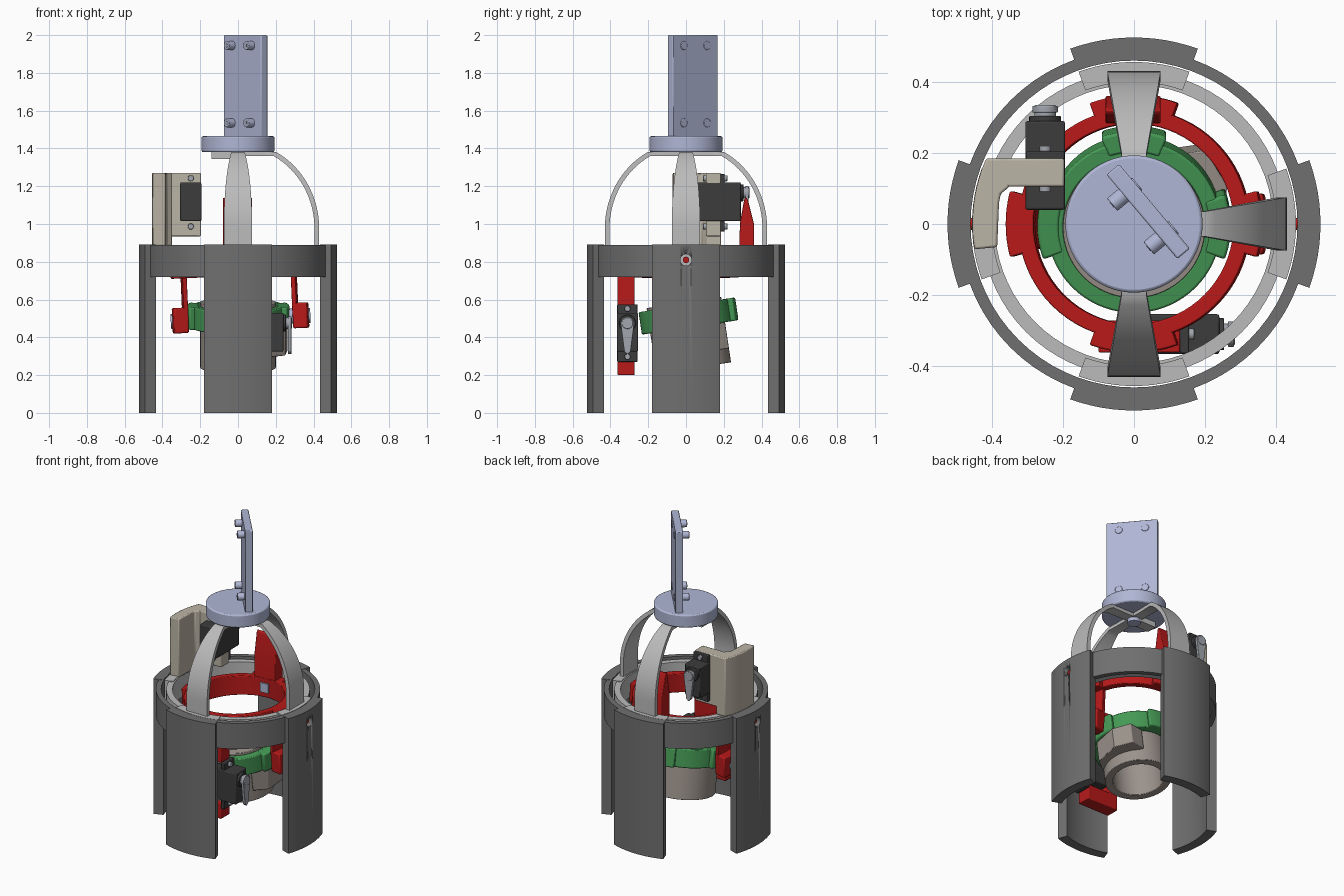
import bpy, bmesh, math
from mathutils import Matrix, Vector

if "Cube" in bpy.data.objects:
    bpy.data.objects.remove(bpy.data.objects["Cube"])
R = math.radians


def mat(name, *c):
    m = bpy.data.materials.new(name)
    m.diffuse_color = (*c, 1)
    m.use_nodes = True
    m.node_tree.nodes["Principled BSDF"].inputs["Base Color"].default_value = m.diffuse_color
    return m


DARK = mat("dark_grey", .16, .16, .16)
LIGHT = mat("light_grey", .5, .5, .5)
LAV = mat("pale_blue", .43, .47, .66)
RED = mat("red", .48, .01, .01)
GREEN = mat("green", .06, .32, .09)
BEIGE = mat("beige", .5, .46, .38)
TAUPE = mat("taupe", .33, .29, .26)
BLACK = mat("black", .045, .045, .045)
STEEL = mat("steel", .36, .38, .42)


def finish(name, bm, m, bevel=0):
    bmesh.ops.recalc_face_normals(bm, faces=bm.faces)
    me = bpy.data.meshes.new(name)
    bm.to_mesh(me)
    bm.free()
    o = bpy.data.objects.new(name, me)
    bpy.context.collection.objects.link(o)
    me.materials.append(m)
    bpy.ops.object.select_all(action='DESELECT')
    o.select_set(True)
    bpy.context.view_layer.objects.active = o
    bpy.ops.object.shade_smooth_by_angle(angle=R(32))
    if bevel:
        b = o.modifiers.new("bevel", 'BEVEL')
        b.width, b.segments, b.limit_method = bevel, 2, 'ANGLE'
        b.angle_limit = R(40)
    return o


def prism(name, pts, z0, z1, m, bevel=0):
    bm = bmesh.new()
    f = bm.faces.new([bm.verts.new((x, y, z0)) for x, y in pts])
    ext = bmesh.ops.extrude_face_region(bm, geom=[f])
    bmesh.ops.translate(bm, vec=(0, 0, z1 - z0),
                        verts=[v for v in ext["geom"] if isinstance(v, bmesh.types.BMVert)])
    return finish(name, bm, m, bevel)


def box(name, x0, x1, y0, y1, z0, z1, m, bevel=0):
    return prism(name, [(x0, y0), (x1, y0), (x1, y1), (x0, y1)], z0, z1, m, bevel)


def arc_pts(r, a0, a1, n):
    return [(r * math.cos(R(a0 + (a1 - a0) * i / n)), r * math.sin(R(a0 + (a1 - a0) * i / n)))
            for i in range(n + 1)]


def sector(name, r0, r1, z0, z1, mid, half, m, bevel=0, n=12):
    return prism(name, arc_pts(r1, mid - half, mid + half, n) + arc_pts(r0, mid + half, mid - half, n),
                 z0, z1, m, bevel)


def ring(name, r0, r1, z0, z1, m, bevel=0, n=72):
    bm = bmesh.new()
    loops = [[bm.verts.new((x, y, z)) for x, y in arc_pts(r, 0, 360, n)[:-1]]
             for r, z in ((r0, z0), (r1, z0), (r1, z1), (r0, z1))]
    for k in range(4):
        a, b = loops[k], loops[(k + 1) % 4]
        for i in range(n):
            j = (i + 1) % n
            bm.faces.new((a[i], a[j], b[j], b[i]))
    return finish(name, bm, m, bevel)


def rod(name, p, q, r, m, bevel=0, n=32):
    p, q = Vector(p), Vector(q)
    bm = bmesh.new()
    bmesh.ops.create_cone(bm, cap_ends=True, segments=n, radius1=r, radius2=r, depth=(q - p).length)
    rot = (q - p).to_track_quat('Z', 'Y').to_matrix().to_4x4()
    bm.transform(Matrix.Translation((p + q) / 2) @ rot)
    return finish(name, bm, m, bevel)


def place(objs, M):
    for o in objs:
        o.matrix_world = M @ o.matrix_world


def tilt(objs, axis, deg, z):
    place(objs, Matrix.Translation((0, 0, z)) @ Matrix.Rotation(R(deg), 4, axis) @ Matrix.Translation((0, 0, -z)))


# outer shell: ring, four legs, pivot holes
shell = [ring("outer_ring", .46, .492, .72, .89, DARK)]
for a in (0, 90, 180, 270):
    shell.append(sector("outer_leg", .462, .525, 0, .892, a, 20, DARK))
cut = rod("pivot_hole_cutter", (-.7, 0, .81), (.7, 0, .81), .03, DARK)
cut.hide_render = True
for o in shell[:2] + [shell[3]]:
    b = o.modifiers.new("hole", 'BOOLEAN')
    b.object, b.operation, b.solver = cut, 'DIFFERENCE', 'EXACT'
    bpy.context.view_layer.objects.active = o
    bpy.ops.object.modifier_apply(modifier="hole")
bpy.data.objects.remove(cut)
for s in (-1, 1):
    rod("pivot_pin", (s * .4, 0, .81), (s * .505, 0, .81), .017, RED)

# middle ring with tabs
ring("middle_ring", .392, .43, .74, .885, LIGHT)
for a in (0, 90, 180, 270):
    sector("middle_tab", .40, .456, .74, .89, a, 20, LIGHT)


# dome arms on three sides, plus a stub on the fourth
def dome_arm(angle):
    def prof(r, h, top):
        p = [(0, top), (.1, top)]
        p += [(r * math.cos(R(62 - 62 * i / 16)), .975 + h * math.sin(R(62 - 62 * i / 16))) for i in range(17)]
        return p + [(r, .88)]
    bm = bmesh.new()
    rows = []
    for (r, z), (r2, z2) in zip(prof(.43, .46, 1.381), prof(.405, .435, 1.359)):
        w = max(.033, r * .175)
        rows.append([bm.verts.new(c) for c in ((r, -w, z), (r, w, z), (r2, w, z2), (r2, -w, z2))])
    for a, b in zip(rows, rows[1:]):
        for k in range(4):
            j = (k + 1) % 4
            bm.faces.new((a[k], a[j], b[j], b[k]))
    bm.faces.new(rows[0])
    bm.faces.new(rows[-1])
    bm.transform(Matrix.Rotation(R(angle), 4, 'Z'))
    finish("dome_arm", bm, LIGHT)


for a in (0, 90, 270):
    dome_arm(a)
box("dome_stub", -.14, 0, -.035, .035, 1.345, 1.381, LIGHT)
rod("hub_bolt", (0, 0, 1.335), (0, 0, 1.37), .04, LAV)

# top hub and bolted post plate
rod("hub_disc", (0, 0, 1.38), (0, 0, 1.465), .193, LAV, .008, 64)
post = [box("post_plate", -.155, .155, -.023, .023, 1.46, 2, LAV, .005)]
for x in (-.08, .08):
    for z in (1.535, 1.945):
        post.append(rod("post_bolt", (x, -.065, z), (x, .027, z), .023, LAV, .003, 24))
        post.append(rod("bolt_socket", (x, -.067, z), (x, -.06, z), .011, STEEL, 0, 6))
place(post, Matrix.Translation((.04, .035, 0)) @ Matrix.Rotation(R(-50), 4, 'Z'))


# servo: shaft along local x, body hanging below
def servo(name, M):
    p = [box(name + "_body", -.25, 0, -.056, .056, -.15, .055, BLACK, .006),
         box(name + "_flange", -.11, -.085, -.054, .054, -.205, .1, BLACK, .004),
         rod(name + "_shaft", (0, 0, 0), (.045, 0, 0), .03, STEEL, .003),
         rod(name + "_boss", (-.01, 0, 0), (.014, 0, 0), .045, BLACK, .003)]
    horn = prism(name + "_horn", arc_pts(.036, -10, 190, 12) + [(-.017, -.15), (0, -.165), (.017, -.15)],
                 .024, .042, STEEL, .002)
    horn.matrix_world = Matrix(((0, 0, 1, 0), (1, 0, 0, 0), (0, 1, 0, 0), (0, 0, 0, 1)))
    p.append(horn)
    for z in (.077, -.178):
        p.append(rod(name + "_screw", (-.2, 0, z), (-.07, 0, z), .016, STEEL, .003, 16))
    place(p, M)
    return p


servo("upper_servo", Matrix.Translation((-.25, .29, 1.165)) @ Matrix.Rotation(R(90), 4, 'Z'))
servo("lower_servo", Matrix.Translation((.24, -.31, .475)))

# upper servo bracket, an L rising from the middle ring
prism("bracket_wall", arc_pts(.455, 156, 189, 12) + [(-.385, -.065), (-.38, .06), (-.375, .085), (-.35, .105),
      (-.35, .185)], .885, 1.27, BEIGE, .006)
box("bracket_arm", -.37, -.196, .105, .185, .935, 1.27, BEIGE, .006)

# red gimbal frame
red = [ring("red_ring", .282, .325, .725, .85, RED, .004)]
for a in (90, 270):
    red.append(sector("red_tab", .285, .362, .725, .85, a, 20, RED, .005))
for a in (0, 180):
    red.append(sector("red_side_tab", .285, .36, .725, .85, a, 15, RED, .005))
    red.append(sector("red_hanger", .283, .308, .5, .74, a, 14, RED, .003))
    red.append(sector("red_bearing_block", .283, .362, .435, .57, a, 14, RED, .008))
    s = 1 if a == 0 else -1
    red.append(rod("side_pin", (s * .25, 0, .5), (s * .37, 0, .5), .04, LAV, .004))
    red.append(rod("cross_pin", (0, s * .30, .79), (0, s * .42, .79), .025, STEEL, .003))
red.append(box("horn_plate", -.03, .03, .27, .285, .76, .82, LAV))
tilt(red, 'Y', -2.5, .81)

# upright red lever with a pointed top (side profile drawn in y and z)
lever = prism("red_lever", [(.282, .76), (.36, .76), (.36, 1.0), (.33, 1.12), (.32, 1.14), (.308, 1.13),
              (.285, 1.0)], -.08, .075, RED, .004)
lever.matrix_world = Matrix(((0, 0, 1, 0), (1, 0, 0, 0), (0, 1, 0, 0), (0, 0, 0, 1)))

# red carrier for the lower servo
box("carrier_top", -.1, .13, -.362, -.272, .57, .76, RED, .005)
box("carrier_back", -.1, -.03, -.362, -.272, .2, .6, RED, .005)
box("carrier_foot", -.1, .13, -.362, -.272, .2, .3, RED, .005)

# inner tilted tube held by the green clamp ring
core = [ring("inner_tube", .152, .2, .235, .585, TAUPE, .003),
        prism("tube_lug", [(.17, -.12), (.25, -.06), (.262, .1), (.2, .2), (.1, .185), (.19, .03)],
              .31, .45, TAUPE, .004),
        ring("green_ring", .198, .245, .45, .57, GREEN, .006)]
for a in (0, 90, 180):
    core.append(sector("green_tab", .21, .272, .45, .572, a, 20, GREEN, .008))
tilt(core, 'X', 8.5, .51)
